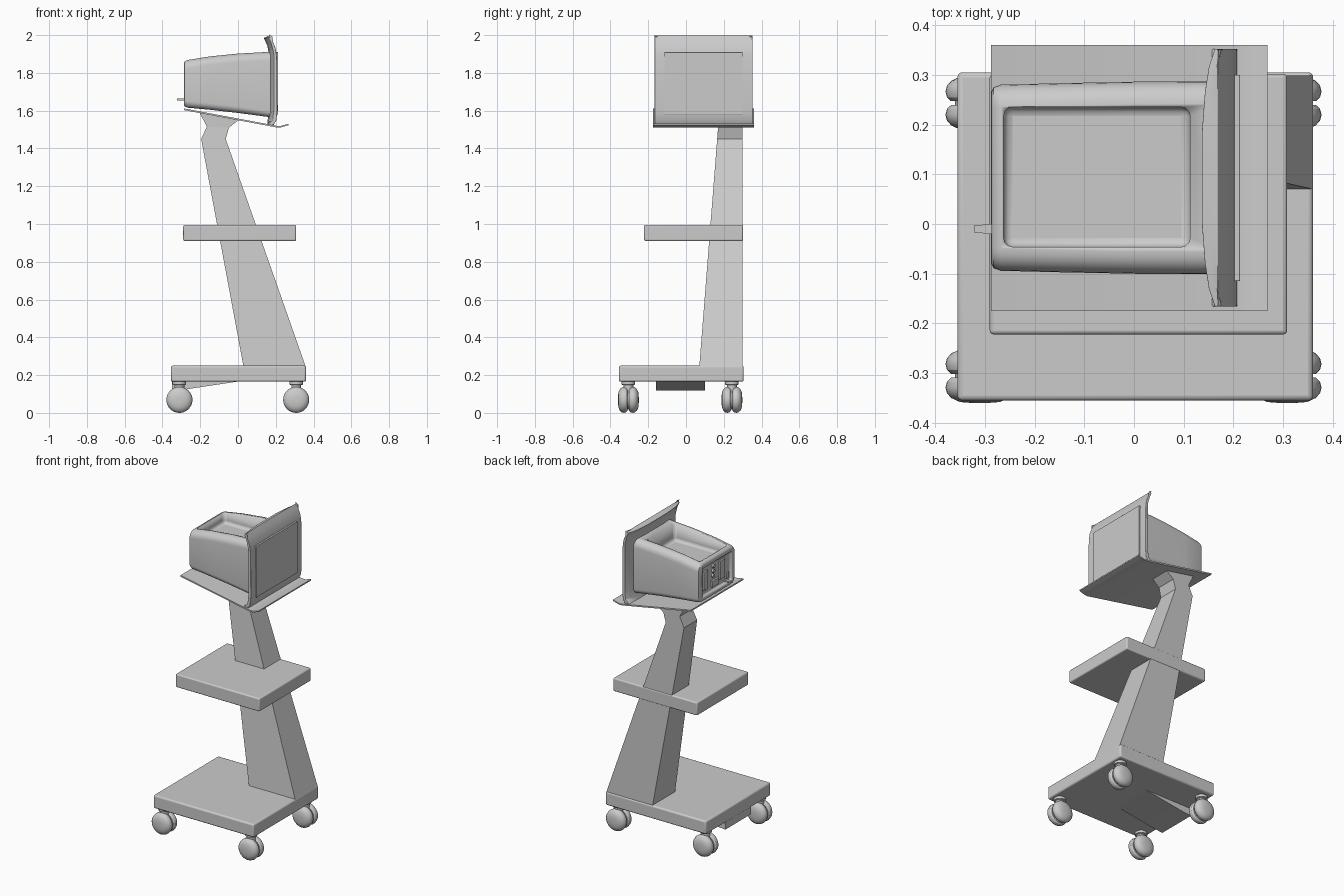
import bpy, bmesh
from math import sin, cos, pi, radians
from mathutils import Matrix

if "Cube" in bpy.data.objects:
    bpy.data.objects.remove(bpy.data.objects["Cube"])


def finish(name, bm, bevel=0, smooth=30, segments=3):
    bmesh.ops.recalc_face_normals(bm, faces=bm.faces)
    me = bpy.data.meshes.new(name)
    bm.to_mesh(me)
    bm.free()
    ob = bpy.data.objects.new(name, me)
    bpy.context.collection.objects.link(ob)
    if bevel:
        m = ob.modifiers.new("bevel", "BEVEL")
        m.width, m.segments, m.limit_method = bevel, segments, "ANGLE"
        m.angle_limit = radians(35)
    bpy.ops.object.select_all(action="DESELECT")
    bpy.context.view_layer.objects.active = ob
    ob.select_set(True)
    if smooth:
        bpy.ops.object.shade_smooth_by_angle(angle=radians(smooth))
    return ob


def loft(name, rings, bevel=0, smooth=30, closed=False):
    """Skin a list of equal-length point rings, capped unless closed."""
    bm = bmesh.new()
    vs = [[bm.verts.new(p) for p in r] for r in rings]
    n = len(rings[0])
    pairs = list(zip(vs, vs[1:])) + ([(vs[-1], vs[0])] if closed else [])
    for a, b in pairs:
        for i in range(n):
            j = (i + 1) % n
            bm.faces.new((a[i], a[j], b[j], b[i]))
    if not closed:
        bm.faces.new(vs[0])
        bm.faces.new(vs[-1])
    return finish(name, bm, bevel, smooth)


def box(name, x, y, z, bevel=0):
    rings = [[(x[0], y[0], h), (x[1], y[0], h), (x[1], y[1], h), (x[0], y[1], h)] for h in z]
    return loft(name, rings, bevel)


def extrude_y(name, prof, y0, y1, bevel=0):
    return loft(name, [[(x, y, z) for x, z in prof] for y in (y0, y1)], bevel)


def lathe(name, prof, axis, loc, n=32):
    """Turned solid from (radius, height) pairs."""
    rot = {"z": Matrix(), "y": Matrix.Rotation(-pi / 2, 4, "X"),
           "x": Matrix.Rotation(pi / 2, 4, "Y")}[axis]
    m = Matrix.Translation(loc) @ rot
    return loft(name, [[m @ Matrix.Translation((r * cos(2 * pi * i / n), r * sin(2 * pi * i / n), h)).translation
                        for i in range(n)] for r, h in prof])


def cut(ob, cutter):
    m = ob.modifiers.new("cut", "BOOLEAN")
    m.object, m.operation, m.solver = cutter, "DIFFERENCE", "EXACT"
    cutter.hide_render = True
    cutter.hide_set(True)


# base slab, middle shelf and the wedge below the base
box("base", (-.355, .36), (-.355, .305), (.165, .25), .01)
box("shelf", (-.29, .308), (-.222, .302), (.91, .995), .008)
extrude_y("base_wedge", [(-.35, .17), (-.35, .118), (-.28, .124), (.0, .166), (.0, .17)], -.16, .1)

# slanted post with pinched neck: x0, z0, x1, z1, y front
post = [(.03, .24, .36, .24, .07), (-.195, 1.45, -.065, 1.45, .165),
        (-.165, 1.515, -.048, 1.51, .17), (-.205, 1.593, .005, 1.552, .17)]
loft("post", [[(a, y, za), (b, y, zb), (b, .299, zb), (a, .299, za)] for a, za, b, zb, y in post], smooth=0)

# tilted tray with upturned lip
extrude_y("tray", [(-.287, 1.612), (-.287, 1.603), (.205, 1.511), (.225, 1.511), (.268, 1.523),
                   (.268, 1.531), (.225, 1.519), (.205, 1.52)], -.175, .36)


# monitor housing
def rounded(x, half, z0, z1, rt, rb):
    pts = []
    for sy, sz, a0, r in ((1, 1, 0, rt), (-1, 1, 90, rt), (-1, -1, 180, rb), (1, -1, 270, rb)):
        for k in range(7):
            a = radians(a0 + 15 * k)
            cz = z1 - r if sz > 0 else z0 + r
            pts.append((x, .093 + sy * (half - r) + r * cos(a), cz + r * sin(a)))
    return pts


body = loft("monitor_body", [
    rounded(-.286, .174, 1.630, 1.853, .035, .03),
    rounded(-.282, .182, 1.622, 1.861, .04, .035),
    rounded(-.268, .187, 1.616, 1.868, .045, .035),
    rounded(-.15, .190, 1.605, 1.887, .045, .035),
    rounded(.0, .193, 1.588, 1.902, .045, .035),
    rounded(.175, .194, 1.565, 1.912, .045, .03)], smooth=40)
cut(body, box("top_recess_cutter", (-.262, .113), (-.046, .235), (1.80, 2.0), .018))
cut(body, box("rear_recess_cutter", (-.4, -.272), (-.055, .241), (1.648, 1.832), .008))

# rear connectors
for i, (y, z, w, h) in enumerate([(.20, 1.74, .02, .06), (.10, 1.69, .035, .02), (.03, 1.75, .025, .06),
                                  (-.02, 1.69, .012, .02)]):
    box(f"rear_socket_{i}", (-.283, -.268), (y - w, y + w), (z - h, z + h), .002)
for i in range(3):
    lathe(f"rear_jack_{i}", [(.011, 0), (.011, .014), (.006, .014), (.006, .004)], "x",
          (-.284, .12 - .002 * i, 1.74 + .03 * i), 16)
loft("rear_lever", [[(x, -.01 - w, 1.655), (x, -.01 + w, 1.655), (x, -.01 + w, 1.665), (x, -.01 - w, 1.665)]
                    for x, w in ((-.322, .007), (-.265, .012))])

# front bezel: side profile swept across y, back edge thinning toward both ends
front = [(.155, 1.527), (.19, 1.525), (.203, 1.55), (.208, 1.6), (.206, 1.88), (.199, 1.93),
         (.183, 1.97), (.168, 1.998)]
back = [(.152, 1.992), (.136, 1.985), (.155, 1.945), (.163, 1.90), (.163, 1.6), (.157, 1.55)]
rings = []
for y, s in ((-.166, .026), (-.13, .014), (-.08, .006), (.0, 0), (.186, 0), (.266, .006), (.316, .014), (.352, .026)):
    rings.append([(x, y, z) for x, z in front] + [(x + s, y, z) for x, z in back])
loft("bezel", rings, .007, 40)
box("screen", (.19, .213), (-.115, .3), (1.58, 1.91), .002)

# twin-wheel casters
wheel = [(.03, .004), (.058, .004), (.066, .012), (.069, .024), (.066, .036), (.057, .046), (.04, .054), (.015, .056)]
for i, (x, y) in enumerate([(-.31, .243), (.308, .243), (-.31, -.305), (.308, -.305)]):
    for s in (-1, 1):
        lathe(f"caster_wheel_{i}_{'inner' if s < 0 else 'outer'}", [(r, s * h * .98) for r, h in wheel], "y", (x, y, .069))
    lathe(f"caster_hub_{i}", [(.05, -.01), (.05, .01)], "y", (x, y, .069))
    lathe(f"caster_stem_{i}", [(.026, .1), (.026, .147), (.036, .15), (.036, .17)], "z", (x, y, 0))
